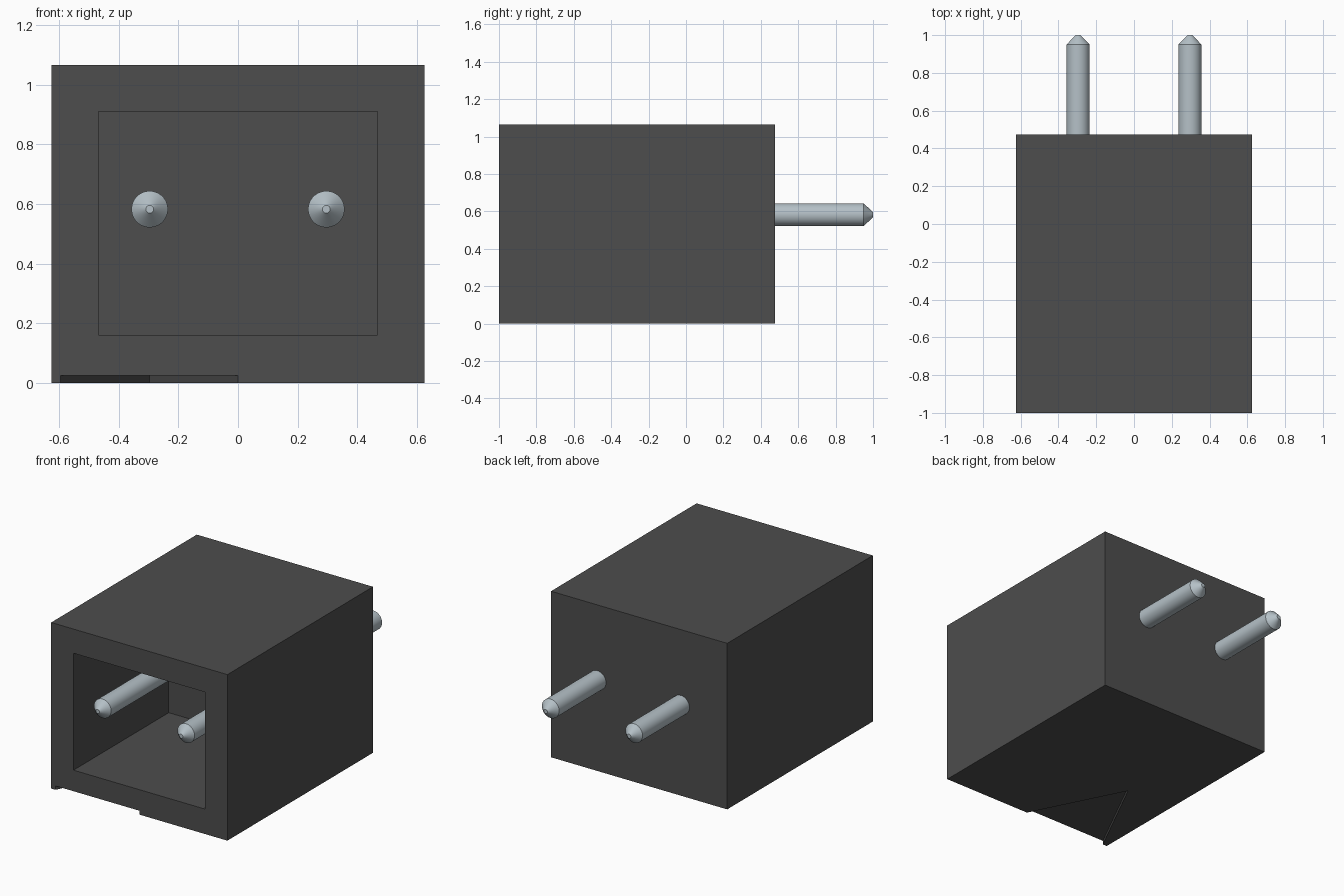
import bpy
import bmesh
import math
from mathutils import Matrix, Vector

cube = bpy.data.objects.get("Cube")
if cube:
    bpy.data.objects.remove(cube, do_unlink=True)


def material(name, colour):
    mat = bpy.data.materials.new(name)
    mat.use_nodes = True
    mat.diffuse_color = colour
    mat.node_tree.nodes["Principled BSDF"].inputs["Base Color"].default_value = colour
    return mat


plastic = material("dark grey plastic", (0.075, 0.075, 0.075, 1))
metal = material("silver metal", (0.46, 0.53, 0.57, 1))


def add_object(name, bm, mat):
    bmesh.ops.recalc_face_normals(bm, faces=bm.faces)
    mesh = bpy.data.meshes.new(name)
    bm.to_mesh(mesh)
    bm.free()
    mesh.materials.append(mat)
    obj = bpy.data.objects.new(name, mesh)
    bpy.context.collection.objects.link(obj)
    return obj


def box(name, low, high, mat):
    low, high = Vector(low), Vector(high)
    bm = bmesh.new()
    bmesh.ops.create_cube(bm, size=1, matrix=Matrix.Translation((low + high) / 2)
                          @ Matrix.Diagonal((*(high - low), 1)))
    return add_object(name, bm, mat)


def prism(name, outline, z_low, z_high, mat):
    bm = bmesh.new()
    face = bm.faces.new([bm.verts.new((x, y, z_low)) for x, y in outline])
    top = bmesh.ops.extrude_face_region(bm, geom=[face])["geom"]
    verts = [v for v in top if isinstance(v, bmesh.types.BMVert)]
    bmesh.ops.translate(bm, verts=verts, vec=(0, 0, z_high - z_low))
    return add_object(name, bm, mat)


def cut(target, cutter):
    mod = target.modifiers.new("cut", "BOOLEAN")
    mod.operation = "DIFFERENCE"
    mod.solver = "EXACT"
    mod.object = cutter
    bpy.context.view_layer.objects.active = target
    bpy.ops.object.modifier_apply(modifier=mod.name)
    bpy.data.objects.remove(cutter, do_unlink=True)


# Housing with an open socket at the front
housing = box("housing", (-0.625, -1, 0), (0.625, 0.475, 1.065), plastic)
cut(housing, box("socket_cutter", (-0.467, -1.1, 0.16), (0.467, -0.035, 0.91), plastic))

# Shallow triangular marker recess under the front edge
mid, half, depth, extra = -0.2975, 0.2975, 0.59, 0.1
wide = half * (depth + extra) / depth
outline = [(mid - wide, -1 - extra), (mid + wide, -1 - extra), (mid, -1 + depth)]
cut(housing, prism("marker_cutter", outline, -0.1, 0.025, plastic))

# Two chamfered contact pins running through the rear wall
SIDES = 48
PIN_PROFILE = [(0.013, -1), (0.061, -0.95), (0.061, 0.95), (0.013, 1)]
for name, x in (("right_pin", -0.296), ("left_pin", 0.296)):
    bm = bmesh.new()
    rings = []
    for radius, y in PIN_PROFILE:
        angles = [2 * math.pi * i / SIDES for i in range(SIDES)]
        rings.append([bm.verts.new((x + radius * math.cos(a), y, 0.582 + radius * math.sin(a)))
                      for a in angles])
    for a, b in zip(rings, rings[1:]):
        for i in range(SIDES):
            j = (i + 1) % SIDES
            bm.faces.new((a[i], a[j], b[j], b[i]))
    bm.faces.new(rings[0])
    bm.faces.new(rings[-1])
    pin = add_object(name, bm, metal)
    bpy.ops.object.select_all(action="DESELECT")
    pin.select_set(True)
    bpy.context.view_layer.objects.active = pin
    bpy.ops.object.shade_smooth_by_angle(angle=math.radians(30))
